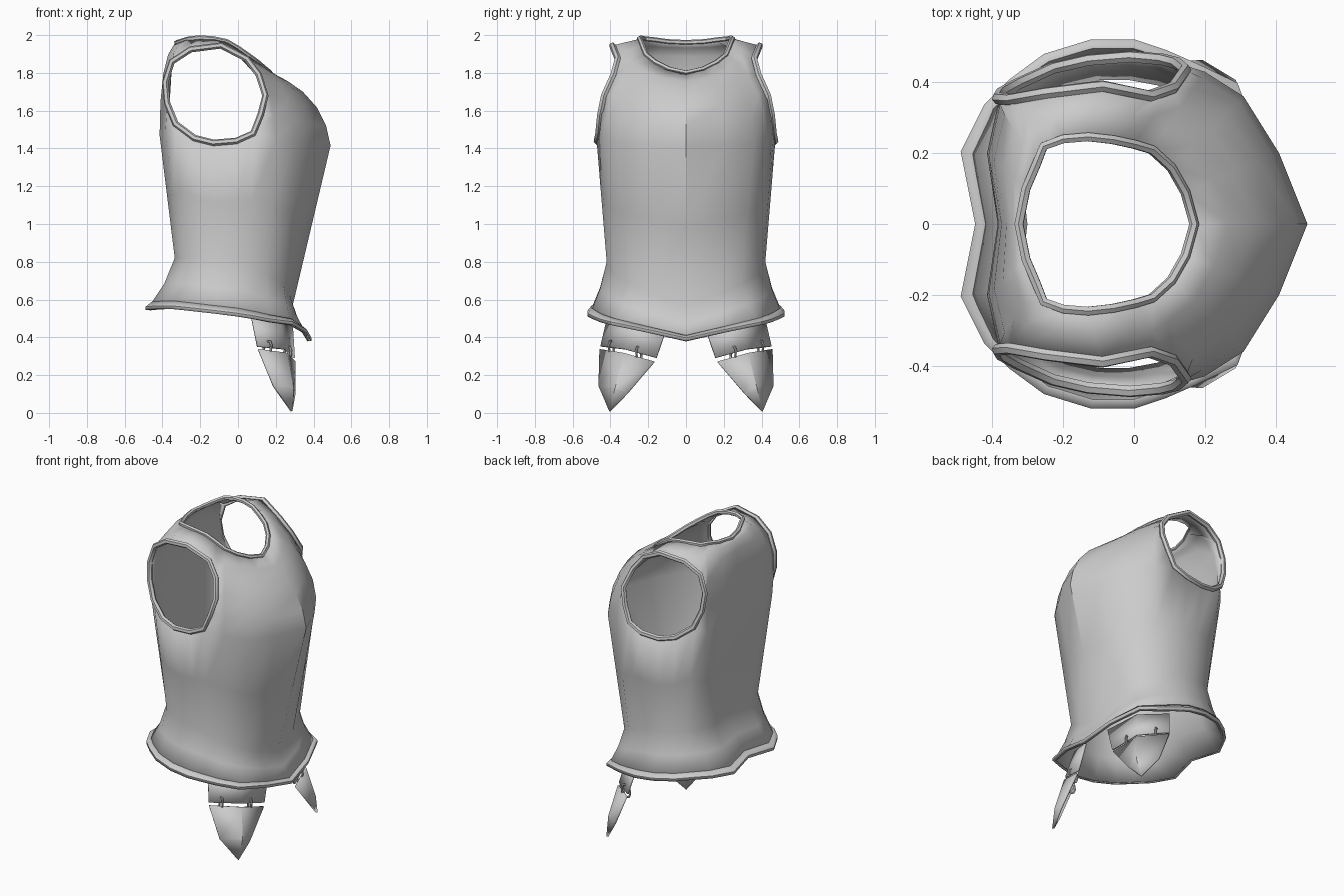
import bpy, math
from mathutils import Vector as V

if "Cube" in bpy.data.objects:
    bpy.data.objects.remove(bpy.data.objects["Cube"])

# Half outlines (y >= 0), running from front ridge (+x) round to the spine (-x)
HEM = [(.38, 0, .385), (.355, .2, .43), (.285, .39, .47), (.17, .445, .485), (.09, .48, .5), (0, .51, .515),
       (-.12, .51, .53), (-.25, .47, .545), (-.345, .40, .555), (-.415, .33, .555), (-.48, .2, .55), (-.44, 0, .565)]
WAIST = [(.29, 0, .57), (.275, .17, .62), (.24, .29, .68), (.15, .375, .73), (.07, .405, .77), (-.01, .42, .8),
         (-.1, .42, .8), (-.19, .4, .81), (-.26, .36, .82), (-.305, .3, .82), (-.335, .18, .82), (-.315, 0, .82)]
CHEST = [(.49, 0, 1.415), (.41, .2, 1.42), (.31, .36, 1.43), (.2, .43, 1.45),
         (.08, .465, 1.48), (-.01, .473, 1.44), (-.13, .463, 1.43), (-.23, .44, 1.455), (-.33, .395, 1.53),
         (-.385, .335, 1.48), (-.415, .2, 1.47), (-.385, 0, 1.46)]
NECK = [(.17, 0, 1.8), (.145, .09, 1.82), (.105, .16, 1.855), (.05, .21, 1.895), (0, .225, 1.93), (-.06, .238, 1.965),
        (-.13, .246, 1.98), (-.2, .24, 1.985), (-.255, .22, 1.98), (-.275, .17, 1.975), (-.305, .1, 1.965), (-.325, 0, 1.96)]
# Armhole: front side, top, back side
ARM_FRONT = [(.12, .455, 1.58), (.145, .435, 1.68)]
ARM_TOP = [(.11, .385, 1.79), (.045, .362, 1.875), (-.09, .39, 1.945), (-.25, .37, 1.925), (-.35, .352, 1.86)]
ARM_BACK = [(-.375, .37, 1.64), (-.385, .355, 1.75)]
HEM, WAIST, CHEST, NECK, ARM_FRONT, ARM_TOP, ARM_BACK = [
    [V(p) for p in l] for l in (HEM, WAIST, CHEST, NECK, ARM_FRONT, ARM_TOP, ARM_BACK)]


def flip(p, s=-1):
    return V((p.x, p.y * s, p.z))


def full(half):
    return half + [flip(p) for p in half[-2:0:-1]]


def make(name, verts, faces, thick, angle=35):
    me = bpy.data.meshes.new(name)
    me.from_pydata(verts, [], faces)
    ob = bpy.data.objects.new(name, me)
    bpy.context.collection.objects.link(ob)
    bpy.ops.object.select_all(action='DESELECT')
    bpy.context.view_layer.objects.active = ob
    ob.select_set(True)
    bpy.ops.object.mode_set(mode='EDIT')
    bpy.ops.mesh.select_all(action='SELECT')
    bpy.ops.mesh.delete_loose(use_verts=True, use_edges=True, use_faces=False)
    bpy.ops.object.mode_set(mode='OBJECT')
    bpy.ops.object.shade_smooth_by_angle(angle=math.radians(angle))
    m = ob.modifiers.new("thickness", 'SOLIDIFY')
    m.thickness, m.offset = thick, -1
    return ob


def loft(name, rows, thick, hole=lambda r, h: False):
    rows = [full(r) for r in rows]
    n = len(rows[0])
    faces = []
    for r in range(len(rows) - 1):
        for k in range(n):
            if not hole(r, min(k, n - 1 - k)):
                k2 = (k + 1) % n
                faces.append((r * n + k, r * n + k2, (r + 1) * n + k2, (r + 1) * n + k))
    return make(name, [p for row in rows for p in row], faces, thick)


def tube(name, pts, radius):
    cu = bpy.data.curves.new(name, 'CURVE')
    cu.dimensions = '3D'
    cu.bevel_depth, cu.bevel_resolution = radius, 1
    sp = cu.splines.new('POLY')
    sp.points.add(len(pts) - 1)
    for q, p in zip(sp.points, pts):
        q.co = (*p, 1)
    sp.use_cyclic_u = True
    ob = bpy.data.objects.new(name, cu)
    bpy.context.collection.objects.link(ob)
    bpy.ops.object.select_all(action='DESELECT')
    bpy.context.view_layer.objects.active = ob
    ob.select_set(True)
    bpy.ops.object.convert(target='MESH')
    bpy.ops.object.shade_smooth_by_angle(angle=math.radians(50))


# Breastplate shell: grid with a rectangular gap (columns 4-8, rows 4-7) for each armhole
def flare(a, b, txy, tz):
    return V((a.x + (b.x - a.x) * txy, a.y + (b.y - a.y) * txy, a.z + (b.z - a.z) * tz))


def upper(j, t):
    a, c = CHEST[j], NECK[j]
    b = a.lerp(c, .1 if j < 4 else 0)
    b.z = c.z - (.11 if j < 4 else .01)
    return a * (1 - t) ** 2 + b * 2 * t * (1 - t) + c * t * t


def upper_row(i, t):
    row = []
    for j in range(12):
        if j < 4 or j > 8:
            row.append(upper(j, t))
        elif i == 8:
            row.append(ARM_TOP[j - 4].lerp(NECK[j], .5))
        elif i == 7:
            row.append(ARM_TOP[j - 4])
        else:
            row.append((ARM_FRONT if j < 8 else ARM_BACK)[i - 5])
    return row


rows = [HEM, [flare(a, b, .62, .5) for a, b in zip(HEM, WAIST)], WAIST,
        [a.lerp(b, .5) for a, b in zip(WAIST, CHEST)], CHEST]
rows += [upper_row(i, t) for i, t in ((5, .2), (6, .42), (7, .64), (8, .82))] + [NECK]
loft("breastplate", rows, .014, lambda r, h: 4 <= h < 8 and 4 <= r < 7)

# Hem trim band
def push(p, s, dz):
    return V(((p.x + .05) * s - .05, p.y * s, p.z + dz))


band = [[push(p, 1.02, -.005) for p in HEM], [push(p, 1.022, .012) for p in HEM],
        [push(flare(a, b, .2, .14), 1.015, 0) for a, b in zip(HEM, WAIST)]]
loft("hem_trim", band, .014)

# Rolled rims of neck and armholes
tube("neck_rim", full(NECK), .014)
arm = CHEST[4:9] + ARM_BACK + ARM_TOP[::-1] + ARM_FRONT[::-1]
for s, side in ((1, "left"), (-1, "right")):
    tube("armhole_rim_" + side, [flip(p, s) for p in arm], .017)

# Hanging thigh plates: rows of outer edge, ridge, inner edge
UPPER = [(.07, .41, .5), (.21, .28, .5), (.28, .1, .45), (.1, .445, .35), (.245, .32, .335), (.29, .155, .29)]
LOWER = [(.105, .45, .335), (.25, .325, .315), (.293, .165, .27), (.185, .455, .14), (.285, .37, .13),
         (.293, .31, .1), (.278, .4, .008)]
QUADS = [(0, 3, 4, 1), (1, 4, 5, 2)]
TIP = [(3, 6, 4), (4, 6, 5)]
NORMAL = V((.84, .55, -.15))
for s, side in ((1, "left"), (-1, "right")):
    for name, pts, faces in (("upper", UPPER, QUADS), ("lower", LOWER, QUADS + TIP)):
        if s < 0:
            faces = [f[::-1] for f in faces]
        make(f"thigh_plate_{name}_{side}", [flip(V(p), s) for p in pts], faces, .012, 8)
    # Wire links across the gap
    for i, c in enumerate((V((.155, .395, .338)), V((.26, .25, .308)))):
        ring = [c + NORMAL * .022 * math.cos(a) + V((.01, .006, .042)) * math.sin(a)
                for a in (k * math.tau / 10 for k in range(10))]
        tube(f"link_{side}_{i}", [flip(p, s) for p in ring], .007)
